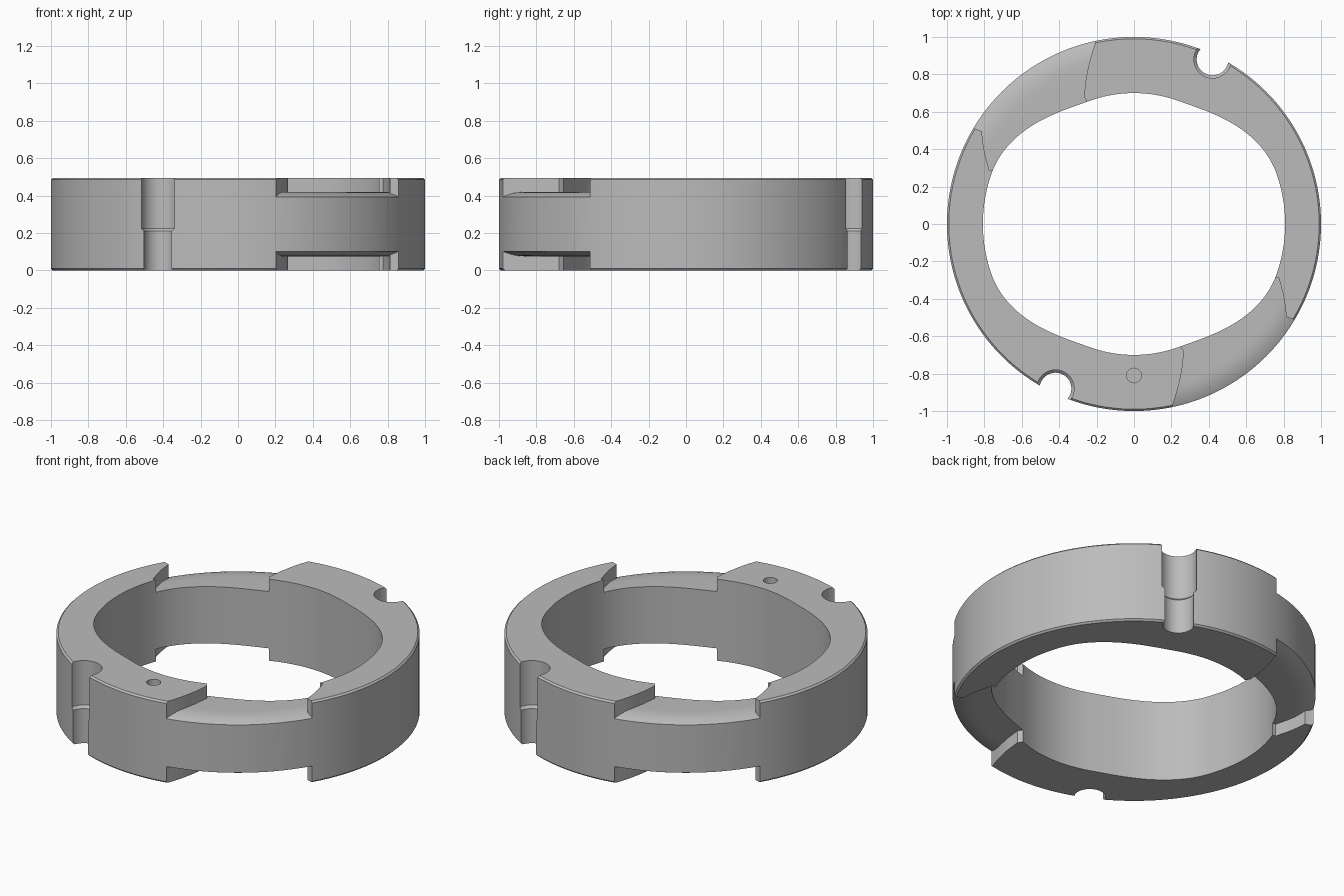
import bpy, bmesh
from math import sin, cos, pi, radians, degrees, asin

cube = bpy.data.objects.get("Cube")
if cube:
    bpy.data.objects.remove(cube, do_unlink=True)

HEIGHT = 0.495
BEVEL = 0.01

steel = bpy.data.materials.new("grey_steel")
steel.use_nodes = True
GREY = (0.5, 0.5, 0.5, 1)
steel.diffuse_color = GREY
steel.node_tree.nodes["Principled BSDF"].inputs["Base Color"].default_value = GREY


def make_object(name, bm):
    bmesh.ops.recalc_face_normals(bm, faces=bm.faces)
    mesh = bpy.data.meshes.new(name)
    bm.to_mesh(mesh)
    bm.free()
    mesh.materials.append(steel)
    obj = bpy.data.objects.new(name, mesh)
    bpy.context.collection.objects.link(obj)
    return obj


def bridge(bm, a, b):
    """Skin two closed loops of equal length."""
    for i in range(len(a)):
        j = (i + 1) % len(a)
        bm.faces.new((a[i], a[j], b[j], b[i]))


def bore_radius(a):
    """Oval bore: wide along x, narrow along y, blended between."""
    folded = degrees(asin(min(1, abs(sin(a)))))
    t = max(0, min(1, (folded - 20) / 50))
    return 0.808 - 0.108 * t * t * (3 - 2 * t)


def build_ring(n=192):
    bm = bmesh.new()
    angles = [2 * pi * i / n for i in range(n)]

    def loop(radius, z):
        return [bm.verts.new((radius(a) * cos(a), radius(a) * sin(a), z)) for a in angles]

    rim, lip = (lambda a: 1), (lambda a: 1 - BEVEL)
    loops = [loop(lip, 0), loop(rim, BEVEL), loop(rim, HEIGHT - BEVEL),
             loop(lip, HEIGHT), loop(bore_radius, HEIGHT), loop(bore_radius, 0)]
    for k in range(len(loops)):
        bridge(bm, loops[k], loops[(k + 1) % len(loops)])
    return make_object("cam_ring", bm)


def lathe(name, profile, x, y, n=48):
    """Solid of revolution about a vertical axis at x, y."""
    bm = bmesh.new()
    loops = [[bm.verts.new((x + r * cos(2 * pi * i / n), y + r * sin(2 * pi * i / n), z))
              for i in range(n)] for r, z in profile]
    for a, b in zip(loops, loops[1:]):
        bridge(bm, a, b)
    bm.faces.new(loops[0])
    bm.faces.new(loops[-1])
    return make_object(name, bm)


def interpolate(table, r):
    if r <= table[0][0]:
        return table[0][1]
    for (r0, a0), (r1, a1) in zip(table, table[1:]):
        if r <= r1:
            return a0 + (a1 - a0) * (r - r0) / (r1 - r0)
    return table[-1][1]


# Wall angles of the port recess against radius
WALL_A = [(0.7, -69), (0.73, -68.5), (0.985, -77.8), (1.1, -81)]
WALL_B = [(0.807, -21), (0.827, -20.5), (0.953, -31.4), (0.99, -30.9)]
STATIONS = [0.6, 0.7, 0.73, 0.807, 0.827, 0.88, 0.91, 0.935, 0.953, 0.975, 0.99, 1.01, 1.05]


def port_cutter(name, turn, flip, n=32):
    """Shallow recess with a floor rounded off towards the rim."""
    bm = bmesh.new()
    floor, lid = [], []
    for r in STATIONS:
        a0, a1 = interpolate(WALL_A, r), interpolate(WALL_B, r)
        depth = 0.42 - 0.027 * (max(0, r - 0.89) / 0.11) ** 2
        for grid, z in ((floor, depth), (lid, HEIGHT + 0.1)):
            row = []
            for i in range(n + 1):
                a = radians(a0 + (a1 - a0) * i / n + turn)
                row.append(bm.verts.new((r * cos(a), r * sin(a), HEIGHT - z if flip else z)))
            grid.append(row)
    for grid in (floor, lid):
        for p, q in zip(grid, grid[1:]):
            for i in range(n):
                bm.faces.new((p[i], p[i + 1], q[i + 1], q[i]))

    def border(g):
        return (g[0] + [row[-1] for row in g[1:-1]] + g[-1][::-1]
                + [row[0] for row in g[-2:0:-1]])
    bridge(bm, border(floor), border(lid))
    return make_object(name, bm)


ring = build_ring()
cutters = []

# Port recesses on both faces, and stepped bolt grooves in the rim
groove = [(0.085, -0.1), (0.085, 0.21), (0.1, 0.225), (0.1, HEIGHT + 0.1)]
for turn, side in ((0, 1), (180, -1)):
    for flip in (False, True):
        cutters.append(port_cutter("port_cutter", turn, flip))
    cutters.append(lathe("groove_cutter", groove, -0.42 * side, -0.88 * side))

# Blind dowel hole in the upper face
cutters.append(lathe("dowel_cutter", [(0.039, 0.3), (0.039, HEIGHT + 0.1)], 0, -0.81))

bpy.ops.object.select_all(action='DESELECT')
ring.select_set(True)
bpy.context.view_layer.objects.active = ring
for cutter in cutters:
    cutter.hide_render = True
    cut = ring.modifiers.new("cut", 'BOOLEAN')
    cut.operation = 'DIFFERENCE'
    cut.solver = 'EXACT'
    cut.object = cutter
    bpy.ops.object.modifier_apply(modifier=cut.name)
    bpy.data.objects.remove(cutter, do_unlink=True)

bpy.ops.object.shade_smooth_by_angle(angle=radians(25))
